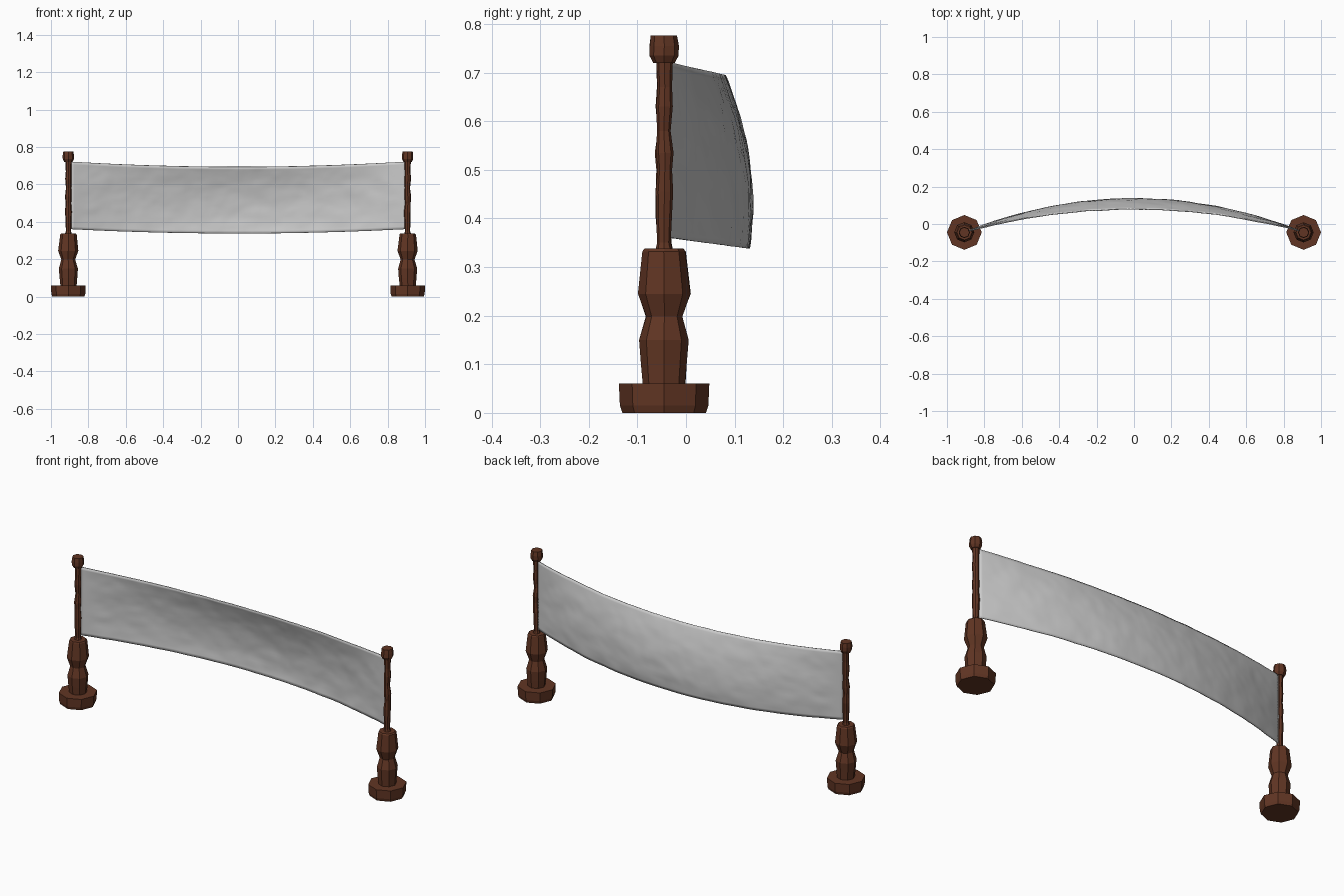
import bpy, bmesh, math, random
from mathutils import Vector, noise

if "Cube" in bpy.data.objects:
    bpy.data.objects.remove(bpy.data.objects["Cube"])

random.seed(4)
PX, PY = 0.907, -0.045

wood = bpy.data.materials.new("dark_wood")
wood.diffuse_color = (0.12, 0.036, 0.017, 1)
wood.use_nodes = True
wood.node_tree.nodes["Principled BSDF"].inputs["Base Color"].default_value = wood.diffuse_color


def finish(name, bm, mat=None):
    bmesh.ops.recalc_face_normals(bm, faces=bm.faces)
    me = bpy.data.meshes.new(name)
    bm.to_mesh(me)
    bm.free()
    ob = bpy.data.objects.new(name, me)
    bpy.context.collection.objects.link(ob)
    if mat:
        me.materials.append(mat)
    return ob


def turned(name, x, profile, sides=8, wobble=0.0):
    """Faceted, slightly hand-carved turning from (radius, z) pairs."""
    bm = bmesh.new()
    rings = []
    for r, z in profile:
        ox, oy = (random.uniform(-wobble, wobble) for _ in range(2))
        ring = []
        for i in range(sides):
            a = 2 * math.pi * i / sides
            ring.append(bm.verts.new((x + ox + r * math.cos(a),
                                      PY + oy + r * math.sin(a), z)))
        rings.append(ring)
    for lo, hi in zip(rings, rings[1:]):
        for i in range(sides):
            j = (i + 1) % sides
            bm.faces.new((lo[i], lo[j], hi[j], hi[i]))
    bm.faces.new(rings[0][::-1])
    bm.faces.new(rings[-1])
    return finish(name, bm, wood)


# Two posts: foot, turned pedestal, slim pole, cap
for side, s in (("left", -1), ("right", 1)):
    x = s * PX
    turned(side + "_foot", x, [(0.086, 0), (0.091, 0.015), (0.093, 0.06)])
    turned(side + "_pedestal", x, [(0.043, 0.055), (0.047, 0.10), (0.051, 0.15),
                                   (0.037, 0.198), (0.054, 0.245), (0.044, 0.332),
                                   (0.040, 0.338)], wobble=0.001)
    turned(side + "_pole", x, [(0.019, 0.33), (0.014, 0.35), (0.016, 0.40),
                               (0.018, 0.455), (0.015, 0.50), (0.018, 0.535),
                               (0.014, 0.58), (0.017, 0.63), (0.015, 0.67),
                               (0.017, 0.725)], wobble=0.0015)
    turned(side + "_cap", x, [(0.022, 0.72), (0.030, 0.735), (0.030, 0.755),
                              (0.027, 0.776)], wobble=0.0005)

# Cloth banner: bows backward and sags between the poles, lightly crumpled
NX, NZ, HALF = 96, 24, 0.895
bm = bmesh.new()
grid = []
for i in range(NX + 1):
    u = 2 * i / NX - 1
    bow = 1 - u * u
    row = []
    for k in range(NZ + 1):
        v = k / NZ
        # belly depth at mid-span: deepest in the lower part
        belly = 0.125 + 0.06 * v - 0.116 * v * v if v < 0.25 else \
            0.1325 - 0.093 * (v - 0.25) ** 2 / 0.5625 * 0.6 - 0.001 * v
        belly = belly + 0.043
        z = 0.361 + 0.361 * v - bow * (0.023 + 0.005 * v)
        n = noise.noise(Vector((u * 9, v * 5, 2.3))) + \
            0.5 * noise.noise(Vector((u * 22, v * 11, 7.1)))
        y = -0.04 + belly * bow + 0.003 * n * min(1, 5 * bow)
        row.append(bm.verts.new((u * HALF, y, z)))
    grid.append(row)
for i in range(NX):
    for k in range(NZ):
        bm.faces.new((grid[i][k], grid[i + 1][k], grid[i + 1][k + 1], grid[i][k + 1]))
banner = finish("cloth_banner", bm)
thick = banner.modifiers.new("thickness", "SOLIDIFY")
thick.thickness = 0.005
thick.offset = 0
bpy.context.view_layer.objects.active = banner
banner.select_set(True)
bpy.ops.object.shade_smooth_by_angle(angle=math.radians(40))
